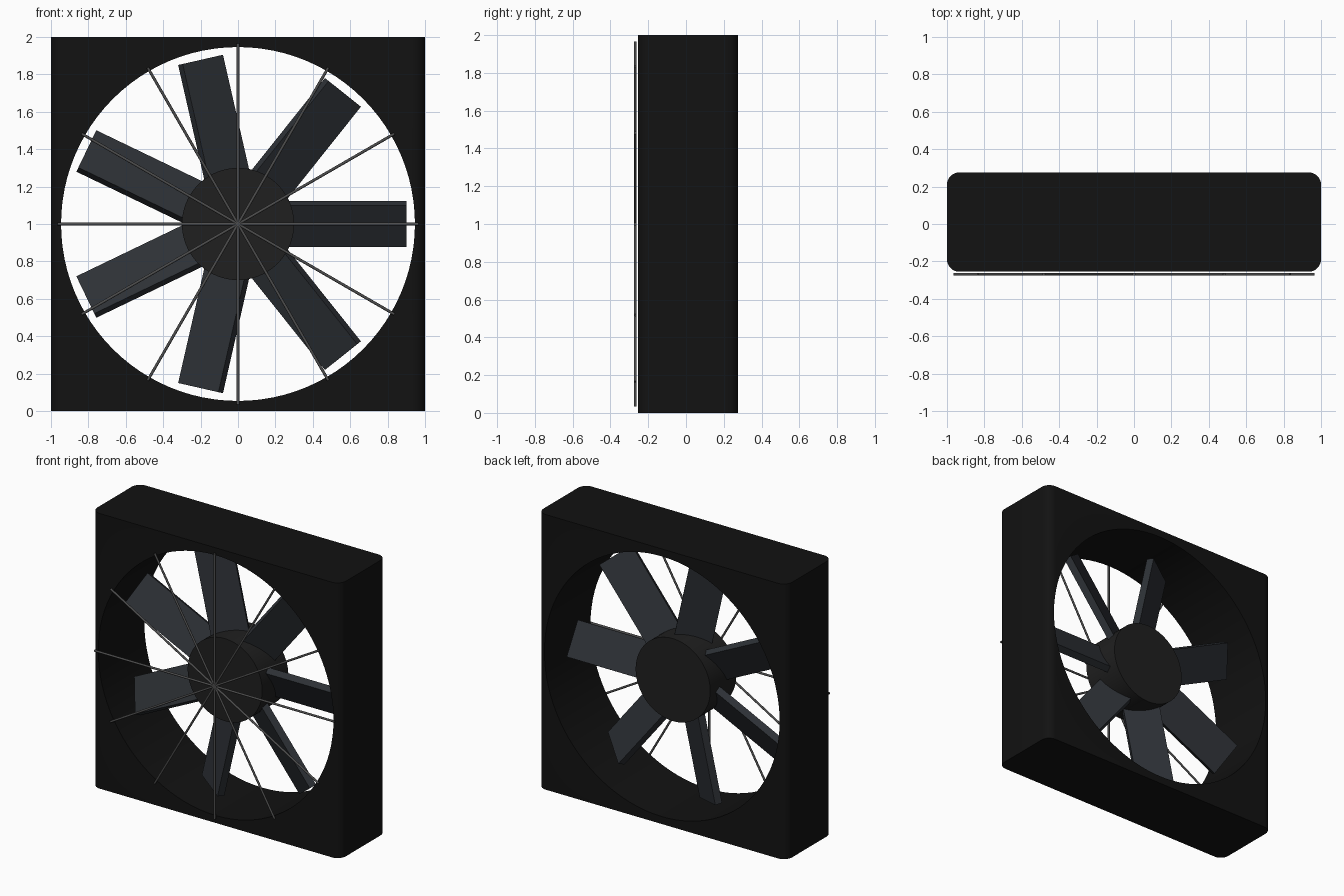
import bpy, bmesh, math
from mathutils import Matrix, Vector

if "Cube" in bpy.data.objects:
    bpy.data.objects.remove(bpy.data.objects["Cube"])

C = Vector((0, 0, 1))          # fan axis centre


def material(name, rgb):
    m = bpy.data.materials.new(name)
    m.diffuse_color = (*rgb, 1)
    m.use_nodes = True
    m.node_tree.nodes["Principled BSDF"].inputs["Base Color"].default_value = m.diffuse_color
    return m


BLACK = material("black_plastic", (0.006, 0.006, 0.006))
HUB = material("hub_grey", (0.014, 0.014, 0.014))
BLADE = material("blade_blue_grey", (0.026, 0.030, 0.036))
WIRE = material("wire_grey", (0.075, 0.075, 0.075))


def make(name, bm, mat, smooth=False):
    me = bpy.data.meshes.new(name)
    bm.to_mesh(me)
    bm.free()
    ob = bpy.data.objects.new(name, me)
    bpy.context.collection.objects.link(ob)
    me.materials.append(mat)
    if smooth:
        smooth_by_angle(ob)
    return ob


def smooth_by_angle(ob):
    bpy.ops.object.select_all(action='DESELECT')
    ob.select_set(True)
    bpy.context.view_layer.objects.active = ob
    bpy.ops.object.shade_smooth_by_angle(angle=math.radians(35))


def cylinder(r, depth, sides, matrix):
    bm = bmesh.new()
    bmesh.ops.create_cone(bm, cap_ends=True, segments=sides, radius1=r,
                          radius2=r, depth=depth, matrix=matrix)
    return bm


def box(size, matrix):
    bm = bmesh.new()
    bmesh.ops.create_cube(bm, size=1, matrix=matrix @ Matrix.Diagonal((*size, 1)))
    return bm


ALONG_Y = Matrix.Rotation(math.pi / 2, 4, 'X')

# Square housing with rounded upright edges and a round opening
bm = box((2, 0.531, 2), Matrix.Translation((0, 0.0105, 1)))
upright = [e for e in bm.edges
           if abs((e.verts[0].co - e.verts[1].co).z) > 1]
bmesh.ops.bevel(bm, geom=upright, offset=0.066, segments=8, profile=0.5,
                affect='EDGES')
housing = make("housing", bm, BLACK)
cutter = make("opening_cutter",
              cylinder(0.946, 1.0, 96, Matrix.Translation(C) @ ALONG_Y), BLACK)
cutter.hide_render = True
mod = housing.modifiers.new("opening", 'BOOLEAN')
mod.operation = 'DIFFERENCE'
mod.solver = 'EXACT'
mod.object = cutter
bpy.context.view_layer.objects.active = housing
bpy.ops.object.modifier_apply(modifier=mod.name)
bpy.data.objects.remove(cutter)
smooth_by_angle(housing)

# Hub
make("hub", cylinder(0.3, 0.3, 64, Matrix.Translation(C) @ ALONG_Y), HUB, True)

# Seven pitched blades
for i in range(7):
    spin = Matrix.Rotation(-i * math.tau / 7, 4, 'Y')
    pitch = Matrix.Rotation(math.radians(30), 4, 'X')
    m = Matrix.Translation(C) @ spin @ Matrix.Translation((0.55, 0, 0)) @ pitch
    make(f"blade_{i + 1}", box((0.7, 0.05, 0.255), m), BLADE)

# Front guard: six full-width rods crossing at the centre
for i in range(6):
    m = (Matrix.Translation((0, -0.2685, 1))
         @ Matrix.Rotation(i * math.pi / 6, 4, 'Y'))
    make(f"guard_rod_{i + 1}", cylinder(0.0075, 1.93, 12, m), WIRE, True)
